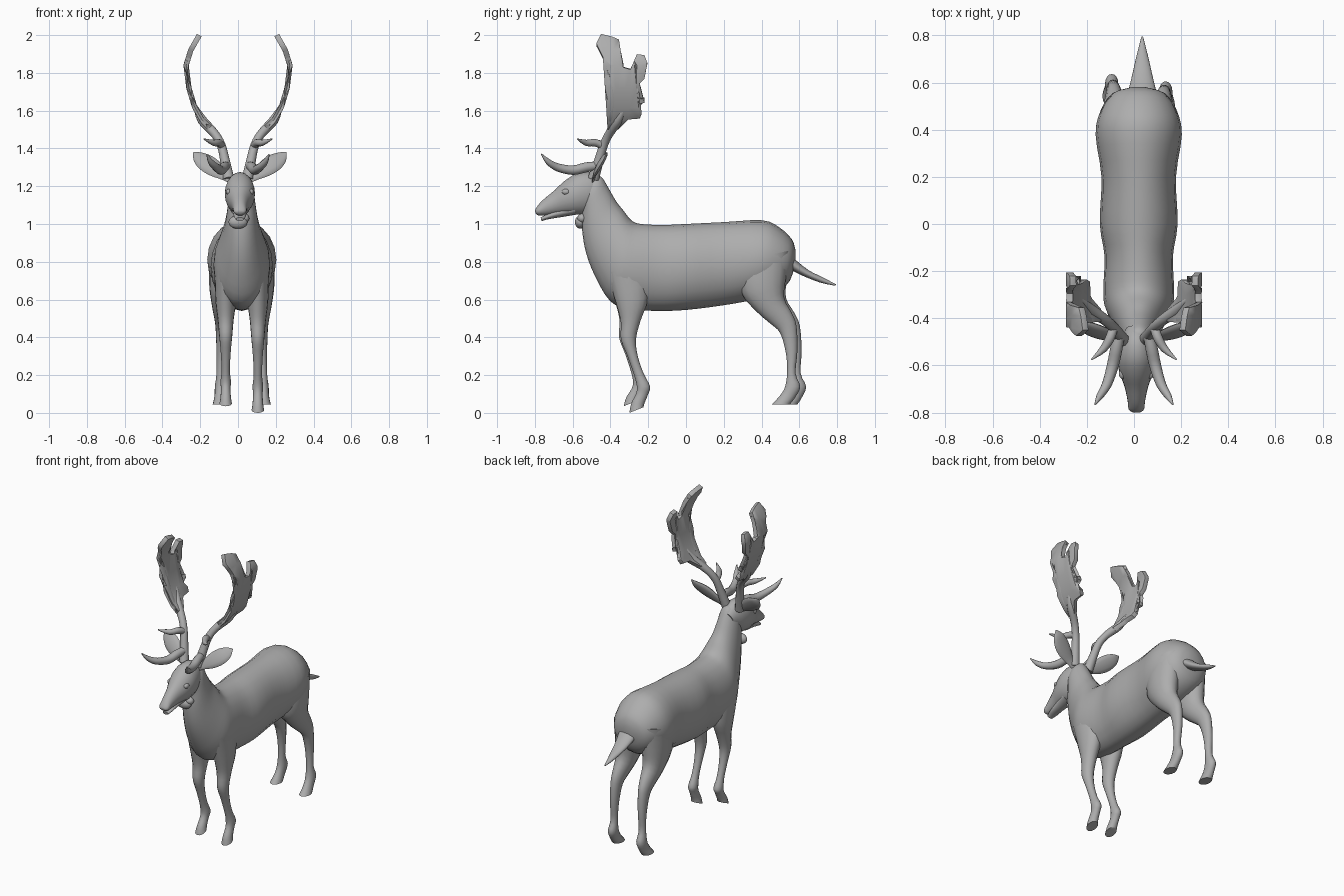
import bpy, bmesh, math
from mathutils import Vector

cube = bpy.data.objects.get("Cube")
if cube:
    bpy.data.objects.remove(cube, do_unlink=True)

grey = bpy.data.materials.new("plain_grey")
grey.use_nodes = True
colour = (0.42, 0.42, 0.42, 1)
grey.diffuse_color = colour
grey.node_tree.nodes["Principled BSDF"].inputs["Base Color"].default_value = colour

BODY_X, HEAD_X = 0.02, 0.01


def finish(name, bm):
    """Turn a bmesh into a smooth shaded object."""
    bmesh.ops.recalc_face_normals(bm, faces=bm.faces)
    mesh = bpy.data.meshes.new(name)
    bm.to_mesh(mesh)
    bm.free()
    obj = bpy.data.objects.new(name, mesh)
    bpy.context.collection.objects.link(obj)
    mesh.materials.append(grey)
    bpy.ops.object.select_all(action="DESELECT")
    obj.select_set(True)
    bpy.context.view_layer.objects.active = obj
    bpy.ops.object.shade_smooth_by_angle(angle=math.radians(50))
    return obj


def spline(a, b, c, d, t):
    return 0.5 * (2 * b + (c - a) * t + (2 * a - 5 * b + 4 * c - d) * t * t
                  + (3 * b - a - 3 * c + d) * t ** 3)


def skin(name, rings, sides=20, steps=3):
    """Skin elliptical rings (centre, half axis, half axis) along a smooth path."""
    last = len(rings) - 1
    smooth = []
    for i in range(last):
        quad = [rings[min(max(i + k, 0), last)] for k in (-1, 0, 1, 2)]
        for s in range(steps):
            smooth.append([spline(*(q[k] for q in quad), s / steps) for k in range(3)])
    smooth.append(rings[last])
    bm = bmesh.new()
    rows = []
    for centre, u, v in smooth:
        angles = [math.tau * k / sides for k in range(sides)]
        rows.append([bm.verts.new(centre + u * math.cos(a) + v * math.sin(a)) for a in angles])
    for low, high in zip(rows, rows[1:]):
        for k in range(sides):
            n = (k + 1) % sides
            bm.faces.new((low[k], low[n], high[n], high[k]))
    bm.faces.new(rows[0])
    bm.faces.new(rows[-1])
    return finish(name, bm)


def loft(name, sections, x=0.0):
    """Sections give two opposite profile points in y, z and a half width."""
    rings = []
    for ya, za, yb, zb, width in sections:
        a, b = Vector((x, ya, za)), Vector((x, yb, zb))
        rings.append(((a + b) / 2, (a - b) / 2, Vector((width, 0, 0))))
    return skin(name, rings)


def tube(name, points, radii, flat=1.0, facing=(0, 1, 0), sides=12):
    """Sweep a round or flattened section along points."""
    pts = [Vector(p) for p in points]
    rings = []
    for i, p in enumerate(pts):
        along = (pts[min(i + 1, len(pts) - 1)] - pts[max(i - 1, 0)]).normalized()
        wide = along.cross(Vector(facing)).normalized()
        rings.append((p, wide * radii[i], wide.cross(along) * radii[i] * flat))
    return skin(name, rings, sides)


def ball(name, place, size):
    bm = bmesh.new()
    bmesh.ops.create_uvsphere(bm, u_segments=20, v_segments=12, radius=1)
    bmesh.ops.scale(bm, vec=size, verts=bm.verts)
    bmesh.ops.translate(bm, vec=place, verts=bm.verts)
    return finish(name, bm)


# Trunk and neck, from rump to throat
loft("body_and_neck", [
    (.58, .86, .58, .8, .03), (.56, .92, .55, .7, .11), (.49, .985, .48, .64, .16),
    (.4, 1.02, .36, .6, .183), (.2, 1.01, .2, .57, .158), (0, 1, 0, .545, .165),
    (-.12, .995, -.15, .54, .145), (-.24, 1, -.3, .55, .15), (-.29, 1.02, -.4, .59, .145),
    (-.33, 1.07, -.48, .72, .115), (-.37, 1.12, -.53, .85, .09),
    (-.41, 1.19, -.55, .97, .075), (-.45, 1.25, -.55, 1.06, .065),
    (-.5, 1.25, -.56, 1.1, .05)], BODY_X)

# Head, jaw and eyes
loft("head", [
    (-.43, 1.22, -.46, 1.12, .045), (-.49, 1.27, -.52, 1.06, .07),
    (-.57, 1.27, -.58, 1.05, .08), (-.64, 1.23, -.63, 1.05, .07),
    (-.7, 1.175, -.68, 1.05, .05), (-.76, 1.125, -.74, 1.045, .037),
    (-.79, 1.09, -.78, 1.045, .033), (-.8, 1.07, -.795, 1.055, .018)], HEAD_X)
loft("lower_jaw", [
    (-.6, 1.1, -.58, 1.05, .05), (-.68, 1.08, -.67, 1.035, .036),
    (-.74, 1.05, -.73, 1.025, .03), (-.77, 1.035, -.765, 1.015, .02)], HEAD_X)
for side, label in ((1, "left"), (-1, "right")):
    ball(label + "_eye", (HEAD_X + side * .058, -.635, 1.17), (.016, .022, .016))

# Round pendant and its small neighbour under the throat
ball("throat_pendant", (0, -.56, 1.01), (.05, .028, .035))
ball("throat_knot", (.03, -.55, 1.03), (.03, .025, .025))

# Tail
loft("tail", [
    (.5, .9, .5, .79, .07), (.57, .82, .55, .76, .06), (.65, .755, .62, .725, .042),
    (.72, .72, .71, .69, .024), (.795, .68, .79, .673, .004)], .035)


# Legs: rings from hip to hoof, stance shift grows towards the hoof
def leg(name, sections, x, spread, dy, dz):
    rings = []
    for i, (ya, za, yb, zb, width) in enumerate(sections):
        t = i / (len(sections) - 1)
        shift = Vector((x + spread * t, dy * t, dz * t))
        a, b = Vector((0, ya, za)) + shift, Vector((0, yb, zb)) + shift
        rings.append(((a + b) / 2, (a - b) / 2, Vector((width, 0, 0))))
    skin(name, rings, 16)


FRONT_LEG = [
    (-.42, .74, -.2, .8, .06), (-.37, .58, -.2, .61, .055), (-.345, .48, -.24, .49, .042),
    (-.345, .39, -.265, .39, .034), (-.31, .3, -.255, .3, .026), (-.275, .2, -.225, .21, .022),
    (-.26, .14, -.19, .14, .028), (-.265, .1, -.2, .1, .025), (-.29, .05, -.22, .05, .028),
    (-.3, 0, -.225, .03, .033)]
HIND_LEG = [
    (.28, .8, .55, .86, .075), (.29, .64, .53, .72, .075), (.38, .53, .52, .61, .058),
    (.45, .47, .56, .53, .042), (.5, .42, .585, .46, .032), (.53, .31, .59, .33, .025),
    (.535, .21, .58, .21, .022), (.525, .14, .605, .14, .028), (.5, .095, .58, .085, .027),
    (.455, .045, .55, .045, .034)]
leg("left_front_leg", FRONT_LEG, BODY_X + .085, 0, 0, 0)
leg("right_front_leg", FRONT_LEG, BODY_X - .085, 0, -.03, .035)
leg("left_hind_leg", HIND_LEG, BODY_X + .095, .025, 0, 0)
leg("right_hind_leg", HIND_LEG, BODY_X - .095, -.025, .04, 0)

# Antler blade outline in y, z and its sideways bow by height
BLADE = [
    (-.45, 2), (-.39, 1.985), (-.355, 1.97), (-.345, 1.9), (-.33, 1.83), (-.295, 1.82),
    (-.275, 1.86), (-.26, 1.895), (-.22, 1.89), (-.205, 1.85), (-.22, 1.77), (-.255, 1.735),
    (-.26, 1.67), (-.22, 1.665), (-.22, 1.645), (-.26, 1.62), (-.235, 1.59), (-.245, 1.565),
    (-.305, 1.56), (-.36, 1.51), (-.415, 1.51), (-.39, 1.57), (-.38, 1.66), (-.395, 1.76),
    (-.44, 1.88), (-.475, 1.95)]
BOW = [(1.5, .14), (1.55, .19), (1.62, .23), (1.72, .26), (1.84, .275), (1.92, .25), (2, .205)]


def bow(z):
    for (z0, x0), (z1, x1) in zip(BOW, BOW[1:]):
        if z <= z1:
            return x0 + (x1 - x0) * (z - z0) / (z1 - z0)
    return BOW[-1][1]


def blade(name, side):
    bm = bmesh.new()
    bm.faces.new([bm.verts.new((0, y, z)) for y, z in BLADE])
    bmesh.ops.triangulate(bm, faces=bm.faces)
    for z, _ in BOW[1:-1]:
        bmesh.ops.bisect_plane(bm, geom=bm.verts[:] + bm.edges[:] + bm.faces[:],
                               plane_co=(0, 0, z), plane_no=(0, 0, 1))
    bmesh.ops.triangulate(bm, faces=bm.faces)
    for v in bm.verts:
        v.co.x = side * bow(v.co.z)
    obj = finish(name, bm)
    solid = obj.modifiers.new("thickness", "SOLIDIFY")
    solid.thickness, solid.offset = .028, 0
    soft = obj.modifiers.new("soft_rim", "BEVEL")
    soft.width, soft.segments, soft.angle_limit = .009, 2, math.radians(50)


# Antlers and ears on both sides
for side, label in ((1, "left"), (-1, "right")):
    def mirrored(points, x=0.0):
        return [(x + side * px, py, pz) for px, py, pz in points]

    blade(label + "_antler_blade", side)
    tube(label + "_antler_stem", mirrored([
        (.05, -.49, 1.24), (.07, -.46, 1.34), (.09, -.435, 1.42), (.125, -.405, 1.48),
        (.19, -.36, 1.55), (.23, -.32, 1.63)]), (.03, .025, .023, .023, .025, .01))
    tube(label + "_middle_tine", mirrored([
        (.085, -.43, 1.41), (.1, -.48, 1.43), (.13, -.53, 1.43), (.18, -.575, 1.45)]),
        (.02, .02, .016, .003), facing=(0, 0, 1))
    tube(label + "_brow_tine", mirrored([
        (.06, -.46, 1.31), (.075, -.53, 1.3), (.09, -.6, 1.285), (.115, -.68, 1.3),
        (.145, -.73, 1.33), (.165, -.765, 1.37)]),
        (.022, .026, .025, .021, .015, .003), facing=(1, 0, 0))
    tube(label + "_ear", mirrored([
        (.04, -.49, 1.23), (.08, -.485, 1.255), (.13, -.47, 1.29), (.18, -.45, 1.325),
        (.22, -.43, 1.355), (.245, -.42, 1.38)], HEAD_X),
        (.02, .027, .046, .05, .034, .004), flat=.3, facing=(.2 * side, 1, -.3))
